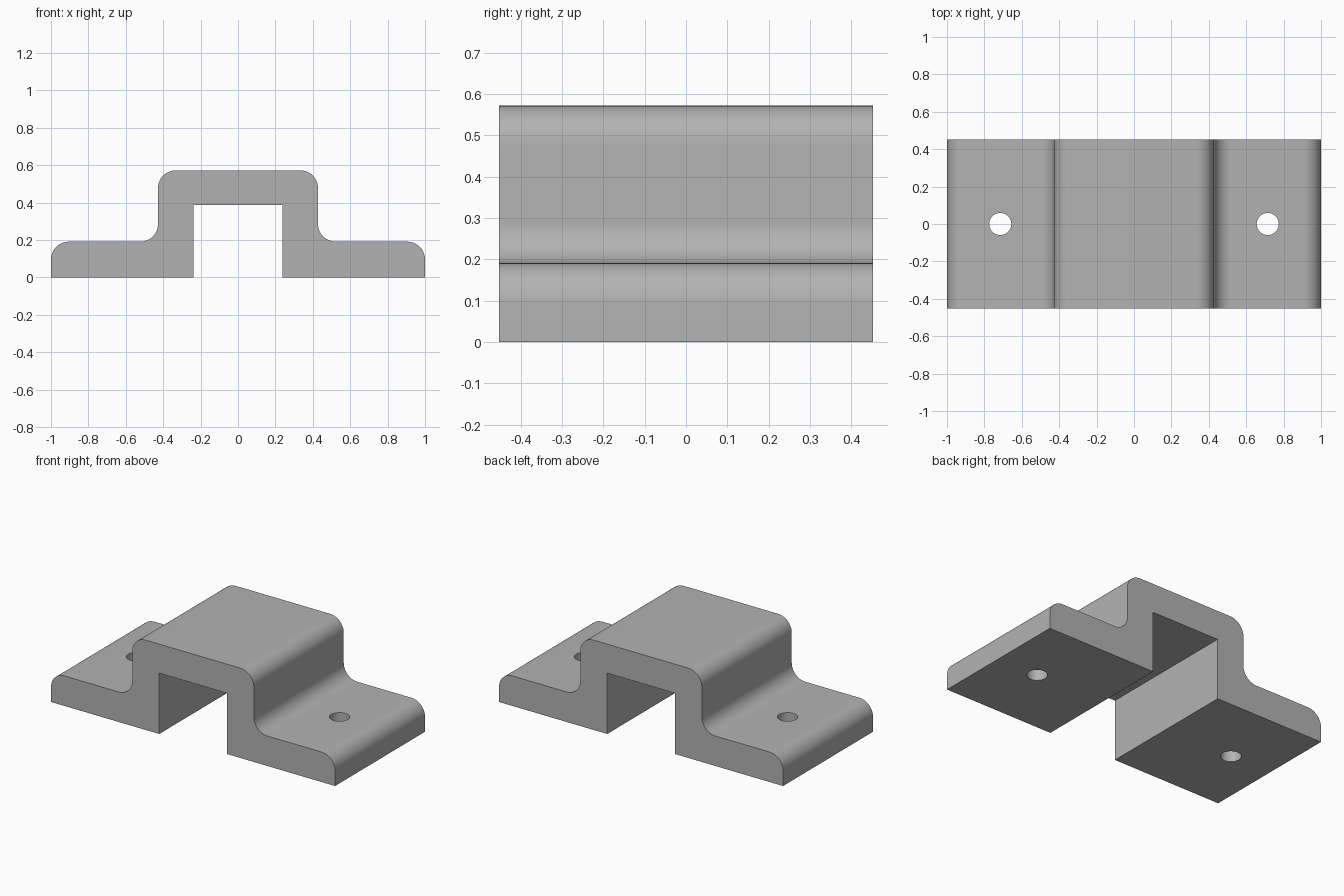
import bpy, bmesh
from math import pi, cos, sin, radians

cube = bpy.data.objects.get("Cube")
if cube:
    bpy.data.objects.remove(cube, do_unlink=True)

HALF_DEPTH = 0.452
RADIUS = 0.095
FLANGE_TOP, BRIDGE_TOP = 0.191, 0.572
OUTER_X, INNER_X, CHANNEL_TOP = 0.428, 0.238, 0.387
HOLE_X, HOLE_RADIUS = 0.715, 0.059


def arc(cx, cz, start, end, steps=12):
    """Points of a rounded corner in the x-z plane."""
    angles = [radians(start + (end - start) * i / steps) for i in range(steps + 1)]
    return [(cx + RADIUS * cos(a), cz + RADIUS * sin(a)) for a in angles]


# Half of the cross-section, from the channel roof round to the bridge top
half = [(INNER_X, CHANNEL_TOP), (INNER_X, 0), (1, 0)]
half += arc(1 - RADIUS, FLANGE_TOP - RADIUS, 0, 90)
half += arc(OUTER_X + RADIUS, FLANGE_TOP + RADIUS, 270, 180)
half += arc(OUTER_X - RADIUS, BRIDGE_TOP - RADIUS, 0, 90)
profile = half + [(-x, z) for x, z in reversed(half)]

# Extrude the cross-section into the bracket
bm = bmesh.new()
face = bm.faces.new([bm.verts.new((x, -HALF_DEPTH, z)) for x, z in profile])
result = bmesh.ops.extrude_face_region(bm, geom=[face])
moved = [v for v in result["geom"] if isinstance(v, bmesh.types.BMVert)]
bmesh.ops.translate(bm, verts=moved, vec=(0, 2 * HALF_DEPTH, 0))
bmesh.ops.recalc_face_normals(bm, faces=bm.faces)
mesh = bpy.data.meshes.new("bracket")
bm.to_mesh(mesh)
bm.free()
bracket = bpy.data.objects.new("bracket", mesh)
bpy.context.collection.objects.link(bracket)

# Single grey material
grey = bpy.data.materials.new("plain grey")
grey.use_nodes = True
colour = (0.45, 0.45, 0.45, 1)
grey.diffuse_color = colour
grey.node_tree.nodes["Principled BSDF"].inputs["Base Color"].default_value = colour
mesh.materials.append(grey)

# Screw holes through both flanges
bpy.context.view_layer.objects.active = bracket
for side in (-1, 1):
    bpy.ops.mesh.primitive_cylinder_add(vertices=48, radius=HOLE_RADIUS, depth=1,
                                        location=(side * HOLE_X, 0, 0))
    cutter = bpy.context.object
    cutter.name = "screw_hole_cutter"
    cutter.data.materials.append(grey)
    cutter.hide_render = True
    bpy.context.view_layer.objects.active = bracket
    cut = bracket.modifiers.new("screw hole", "BOOLEAN")
    cut.operation = "DIFFERENCE"
    cut.solver = "EXACT"
    cut.object = cutter
    bpy.ops.object.modifier_apply(modifier=cut.name)
    bpy.data.objects.remove(cutter, do_unlink=True)

# Smooth the rounded corners and hole walls
bpy.ops.object.select_all(action="DESELECT")
bracket.select_set(True)
bpy.ops.object.shade_smooth_by_angle(angle=pi / 6)
